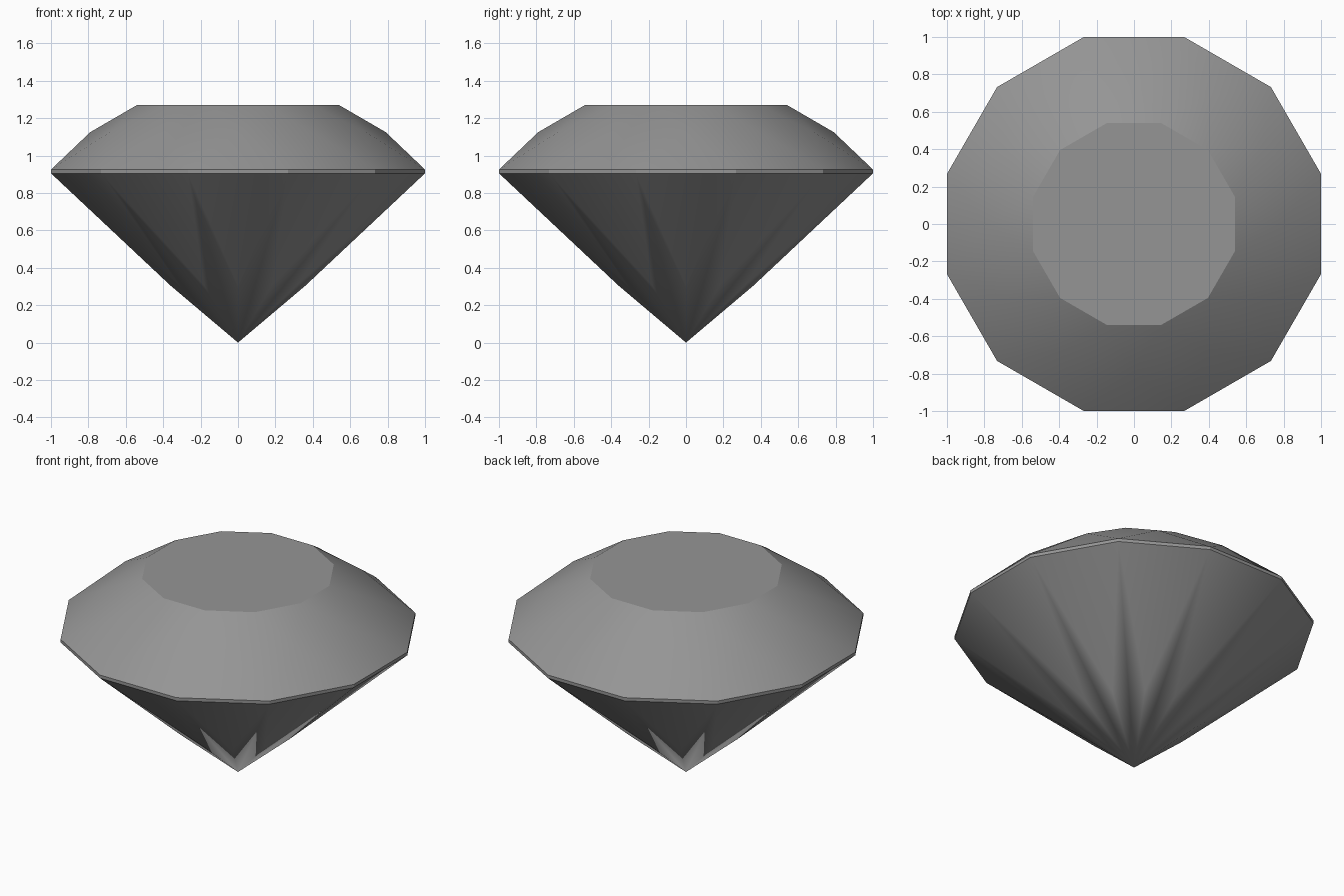
import bpy, bmesh, math

cube = bpy.data.objects.get("Cube")
if cube:
    bpy.data.objects.remove(cube, do_unlink=True)

SIDES = 12
STEP = 2 * math.pi / SIDES
CORNER = 1 / math.cos(STEP / 2)   # flat-to-corner radius factor

grey = bpy.data.materials.new("stone grey")
grey.use_nodes = True
colour = (0.3, 0.3, 0.3, 1)
grey.diffuse_color = colour
grey.node_tree.nodes["Principled BSDF"].inputs["Base Color"].default_value = colour

bm = bmesh.new()


def ring(radius, z, shift):
    """Ring of vertices turned by a fraction of one side."""
    angles = [(i + shift) * STEP for i in range(SIDES)]
    return [bm.verts.new((radius * math.cos(a), radius * math.sin(a), z)) for a in angles]


# Rings from the bottom point to the flat top
culet = bm.verts.new((0, 0, 0))
pavilion = ring(0.36, 0.304, 0)
girdle_low = ring(CORNER, 0.905, 0.5)
girdle_high = ring(CORNER, 0.925, 0.5)
crown = ring(0.79, 1.125, 0)
table = ring(0.54 * CORNER, 1.27, 0.5)

bm.faces.new(table)
for i in range(SIDES):
    j, p = (i + 1) % SIDES, i - 1
    # Pavilion kites and triangles
    bm.faces.new((culet, pavilion[j], girdle_low[i], pavilion[i]))
    bm.faces.new((pavilion[i], girdle_low[i], girdle_low[p]))
    # Girdle band
    bm.faces.new((girdle_low[p], girdle_low[i], girdle_high[i], girdle_high[p]))
    # Crown triangles and kites
    bm.faces.new((girdle_high[p], girdle_high[i], crown[i]))
    bm.faces.new((girdle_high[i], crown[j], table[i], crown[i]))
    bm.faces.new((crown[i], table[i], table[p]))
bmesh.ops.recalc_face_normals(bm, faces=bm.faces)

mesh = bpy.data.meshes.new("cut_gem")
bm.to_mesh(mesh)
bm.free()
mesh.materials.append(grey)
gem = bpy.data.objects.new("cut_gem", mesh)
bpy.context.collection.objects.link(gem)

# Soft facets, crisp girdle and table
bpy.ops.object.select_all(action='DESELECT')
gem.select_set(True)
bpy.context.view_layer.objects.active = gem
bpy.ops.object.shade_smooth_by_angle(angle=math.radians(29))
